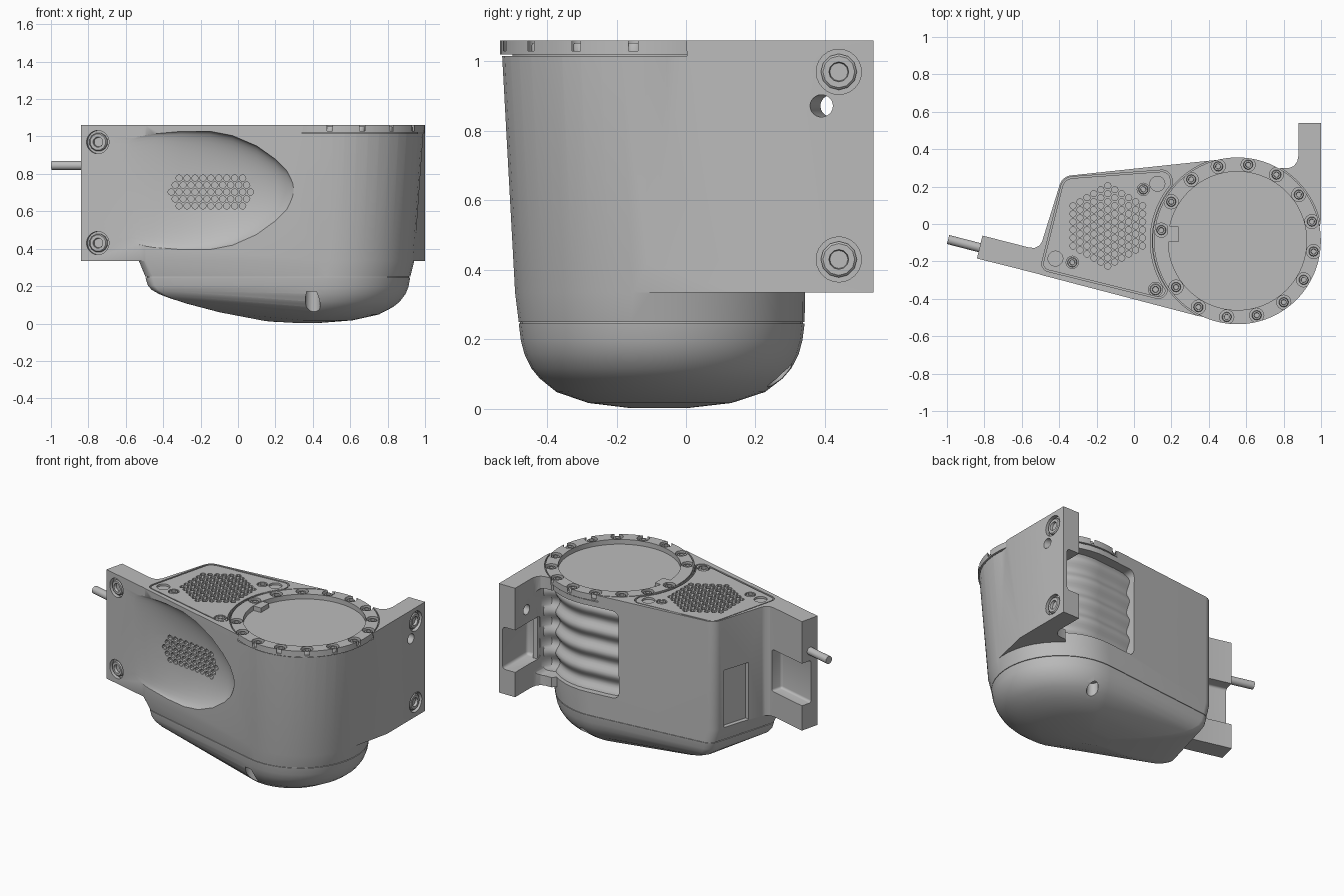
import bpy, bmesh
from math import sin, cos, pi, atan2, acos, radians
from mathutils import Vector, Matrix

if "Cube" in bpy.data.objects:
    bpy.data.objects.remove(bpy.data.objects["Cube"])

grey = bpy.data.materials.new("light_grey")
grey.use_nodes = True
grey.diffuse_color = (0.5, 0.5, 0.5, 1)
grey.node_tree.nodes["Principled BSDF"].inputs["Base Color"].default_value = (0.5, 0.5, 0.5, 1)
Z = Vector((0, 0, 1))


# ---- helpers ----
def add(name, bm):
    bmesh.ops.recalc_face_normals(bm, faces=bm.faces)
    me = bpy.data.meshes.new(name)
    bm.to_mesh(me)
    bm.free()
    ob = bpy.data.objects.new(name, me)
    bpy.context.collection.objects.link(ob)
    return ob


def loft(name, rings):
    bm = bmesh.new()
    vs = [[bm.verts.new(p) for p in ring] for ring in rings]
    n = len(vs[0])
    for a, b in zip(vs, vs[1:]):
        for i in range(n):
            j = (i + 1) % n
            bm.faces.new((a[i], a[j], b[j], b[i]))
    bm.faces.new(vs[0])
    bm.faces.new(vs[-1])
    return add(name, bm)


def prism(name, pts, z0, z1):
    return loft(name, [[Vector((x, y, z)) for x, y in pts] for z in (z0, z1)])


def lathe(name, profile, loc, axis=Z, seg=24):
    q = Z.rotation_difference(Vector(axis))
    return loft(name, [[Vector(loc) + q @ Vector((r * cos(2 * pi * i / seg), r * sin(2 * pi * i / seg), h))
                        for i in range(seg)] for r, h in profile])


def cyl(name, loc, r, h, axis=Z, seg=24):
    return lathe(name, [(r, -h / 2), (r, h / 2)], loc, axis, seg)


def box(name, loc, size, turn=0, bevel=0):
    bm = bmesh.new()
    bmesh.ops.create_cube(bm, size=1)
    bmesh.ops.scale(bm, vec=size, verts=bm.verts)
    if bevel:
        bmesh.ops.bevel(bm, geom=bm.edges[:], offset=bevel, segments=4, profile=0.5, affect='EDGES')
    bmesh.ops.transform(bm, matrix=Matrix.Translation(loc) @ Matrix.Rotation(turn, 4, 'Z'), verts=bm.verts)
    return add(name, bm)


def merge(name, obs):
    bm = bmesh.new()
    for o in obs:
        bm.from_mesh(o.data)
        bpy.data.objects.remove(o)
    return add(name, bm)


def boolean(target, tool, op='DIFFERENCE'):
    m = target.modifiers.new("bool", 'BOOLEAN')
    m.operation, m.solver, m.object = op, 'EXACT', tool
    dg = bpy.context.evaluated_depsgraph_get()
    me = bpy.data.meshes.new_from_object(target.evaluated_get(dg))
    target.modifiers.clear()
    target.data = me
    bpy.data.objects.remove(tool)


def wrap(circles, n=16):
    """Outline wrapped counter-clockwise around a chain of circles."""
    def normal(a, b):
        d = Vector((b[0] - a[0], b[1] - a[1]))
        return atan2(d.y, d.x) - acos((a[2] - b[2]) / d.length)
    pts = []
    for k, c in enumerate(circles):
        a0 = normal(circles[k - 1], c)
        a1 = normal(c, circles[(k + 1) % len(circles)])
        span = (a1 - a0) % (2 * pi)
        for i in range(n + 1):
            t = a0 + span * i / n
            pts.append((c[0] + c[2] * cos(t), c[1] + c[2] * sin(t)))
    return pts


def at(pts, z, s=1, c=(0.3, -0.08)):
    return [Vector((c[0] + (x - c[0]) * s, c[1] + (y - c[1]) * s, z)) for x, y in pts]


def screw(name, loc, r, axis=Z):
    return lathe(name, [(r, -0.03), (r, -0.006), (r * 0.88, 0), (r * 0.55, 0), (r * 0.5, -0.016)], loc, axis, 12)


# ---- main housing, drafted toward the seam ----
LID = (0.553, -0.09)
left_front, left_back = (-0.48, -0.225, 0.05), (-0.33, 0.19, 0.07)
top = wrap([left_front, (*LID, 0.442), left_back], 24)
mid = wrap([left_front, (0.525, -0.075, 0.418), left_back], 24)
seam = wrap([(-0.445, -0.205, 0.05), (0.51, -0.07, 0.412), (-0.31, 0.19, 0.07)], 24)
housing = loft("housing", [at(top, 1.06), at(mid, 0.335), at(seam, 0.25), at(seam, 0.25, 0.99), at(seam, 0.235, 0.99)])

# mounting flanges, the tab side easing into the drafted wall
flange = prism("flange", [(-0.84, -0.184), (-0.48, -0.275), (-0.4, -0.2), (-0.44, -0.02), (-0.485, -0.085),
                          (-0.505, -0.115), (-0.53, -0.128), (-0.56, -0.126), (-0.81, -0.062)], 0.335, 1.06)
tab_back = [(1, 0.54), (0.88, 0.54), (0.88, 0.37), (0.873, 0.335), (0.855, 0.31), (0.83, 0.3), (0.78, 0.298), (0.7, 0.2)]
tab = loft("tab", [at(front + tab_back, z) for z, front in (
    (0.335, [(0.9, -0.14), (0.934, -0.158), (1, 0.14)]), (1.06, [(0.96, -0.1), (0.99, -0.04), (1, 0.03)]))])
boolean(housing, flange, 'UNION')
boolean(housing, tab, 'UNION')

# scooped front recess: fades out to the left, steep rounded tip on the right
rings = []
for x, depth, height in ((-0.6, 0.0005, 0.28), (-0.45, 0.024, 0.305), (-0.3, 0.06, 0.318), (-0.15, 0.088, 0.318),
                         (-0.03, 0.1, 0.295), (0.1, 0.09, 0.24), (0.2, 0.07, 0.17), (0.26, 0.045, 0.11), (0.3, 0.01, 0.04)):
    face = -0.184 - 0.258 * (x + 0.84)
    ring = []
    for i in range(40):
        s, c = sin(2 * pi * i / 40), cos(2 * pi * i / 40)
        ring.append(Vector((x, face + s * (depth if s > 0 else 0.06), 0.71 + height * c)))
    rings.append(ring)
boolean(housing, loft("scoop", rings))

# rear bay, flange pockets, end window
boolean(housing, box("bay", (0.574, 0.25, 0.69), (0.608, 0.5, 0.58), 0, 0.04))
boolean(housing, box("tab_pocket", (0.9, 0.46, 0.64), (0.144, 0.36, 0.28), 0, 0.02))
slope = atan2(-0.258, 1)
boolean(housing, box("flange_pocket", (-0.74, -0.09, 0.64), (0.4, 0.13, 0.28), slope, 0.015))
boolean(housing, box("end_window", (-0.445, 0.095, 0.53), (0.08, 0.19, 0.38), radians(-17)))

# lid seat and top panel pocket
boolean(housing, cyl("lid_seat", (*LID, 1.065), 0.452, 0.1, Z, 96))
panel_circles = [(-0.45, -0.212, 0.035), (0.13, -0.35, 0.04), (0.15, 0.235, 0.045), (-0.325, 0.185, 0.06)]
pocket = prism("pocket", wrap([(x, y, r + 0.008) for x, y, r in panel_circles], 8), 1.03, 1.1)
boolean(pocket, cyl("clear", (*LID, 1.06), 0.458, 0.3, Z, 96))
boolean(housing, pocket)

# front grille perforations
holes = []
for row in range(-2, 3):
    count = 11 - abs(row)
    for i in range(count):
        holes.append(cyl("hole", (-0.145 + 0.0425 * (i - (count - 1) / 2), -0.3, 0.703 + 0.037 * row), 0.017, 0.13, (0, -1, 0), 10))
boolean(housing, merge("front_holes", holes))

# flange bolts and the cross hole
normal = Vector((-0.25, -0.968, 0)).normalized()
for z in (0.97, 0.43):
    for name, p, d, r in (("flange_bolt", (-0.75, -0.2072, z), normal, 0.062), ("tab_bolt", (1, 0.44, z), Vector((1, 0, 0)), 0.065)):
        boolean(housing, cyl("bore", p, r, 0.05, d))
        screw(name, Vector(p) - d * 0.004, r * 0.8, d)
boolean(housing, cyl("cross_hole", (0.94, 0.405, 0.872), 0.032, 0.3, (-1, 0.25, 0)))

# ---- top panel with hexagonal grille ----
panel = prism("top_panel", wrap(panel_circles, 8), 1.02, 1.058)
boolean(panel, cyl("clear", (*LID, 1.06), 0.466, 0.3, Z, 96))
holes = []
for q in range(-5, 6):
    for r in range(-5, 6):
        if abs(q + r) <= 5:
            holes.append(cyl("hole", (-0.14 + 0.0372 * q, -0.01 + 0.043 * (r + q / 2), 1.06), 0.017, 0.05, Z, 10))
sites = [(0.05, 0.185, 0.033), (-0.33, -0.205, 0.033), (0.115, -0.35, 0.038), (0.125, 0.215, 0.04), (-0.42, -0.185, 0.04)]
holes += [cyl("hole", (x, y, 1.06), r, 0.03, Z, 20) for x, y, r in sites]
boolean(panel, merge("panel_holes", holes))
for x, y, r in sites[:3]:
    screw("panel_screw", (x, y, 1.06), r * 0.8)

# ---- round lid with bolt pockets ----
lid = lathe("lid", [(0.41, 1.012), (0.41, 1.02), (0.446, 1.02), (0.446, 1.06), (0.37, 1.06), (0.37, 1.028)], (*LID, 0), Z, 96)
pockets = []
for k in range(16):
    if k == 5:
        continue
    a = radians(82 + 22.5 * k)
    p = (LID[0] + 0.411 * cos(a), LID[1] + 0.411 * sin(a))
    pockets.append(cyl("hole", (*p, 1.06), 0.038, 0.06, Z, 16))
    screw("lid_bolt", (*p, 1.053), 0.026)
boolean(lid, merge("lid_pockets", pockets))
box("lid_key", (0.207, -0.055, 1.038), (0.06, 0.085, 0.04))

# ---- ribbed grip inside the rear bay, sweeping into the tab ----
rings = []
for i in range(41):
    wave = 0.014 * cos(2 * pi * i / 9)
    r = 0.385 + wave
    pts = [(0.26, 0), (0.26, 0.265 + wave), (0.38, 0.282 + wave)]
    pts += [(LID[0] + r * cos(radians(a)), LID[1] + r * sin(radians(a))) for a in range(100, 49, -5)]
    pts += [(0.845, 0.215 + wave), (0.873, 0.245 + wave / 2), (0.885, 0.3), (0.91, 0.31), (0.91, 0)]
    rings.append(at(pts, 0.39 + 0.015 * i))
loft("ribbed_grip", rings)

# ---- rounded bottom shell, shallower and tighter toward the left ----
rings = []
for s, f in ((1, 0), (0.985, 0.2), (0.96, 0.36), (0.91, 0.53), (0.85, 0.65), (0.73, 0.81), (0.5, 0.94), (0.2, 1)):
    ring = at(seam, 0, s)
    for v in ring:
        depth = 0.244 - 0.23 * max(0, 0.3 - v.x) ** 1.6
        v.z = 0.246 - depth * (1 - (1 - f) ** (0.244 / depth))
    rings.append(ring)
shell = loft("bottom_shell", rings)
for x, y, r, ztop in ((0.4, -0.425, 0.04, 0.17), (0.55, 0.27, 0.035, 0.15), (-0.44, 0.04, 0.03, 0.19)):
    boolean(shell, cyl("drain", (x, y, ztop - 0.15), r, 0.3))

# ---- cable ----
cable_dir = Vector((-0.968, 0.25, 0))
cyl("cable", Vector((-0.994, -0.083, 0.845)) - cable_dir * 0.12, 0.025, 0.24, cable_dir, 16)

# ---- shading and colour ----
for o in bpy.context.selected_objects:
    o.select_set(False)
for o in bpy.context.collection.objects:
    if o.type == 'MESH':
        o.data.materials.clear()
        o.data.materials.append(grey)
        o.select_set(True)
        bpy.context.view_layer.objects.active = o
bpy.ops.object.shade_smooth_by_angle(angle=radians(30))
